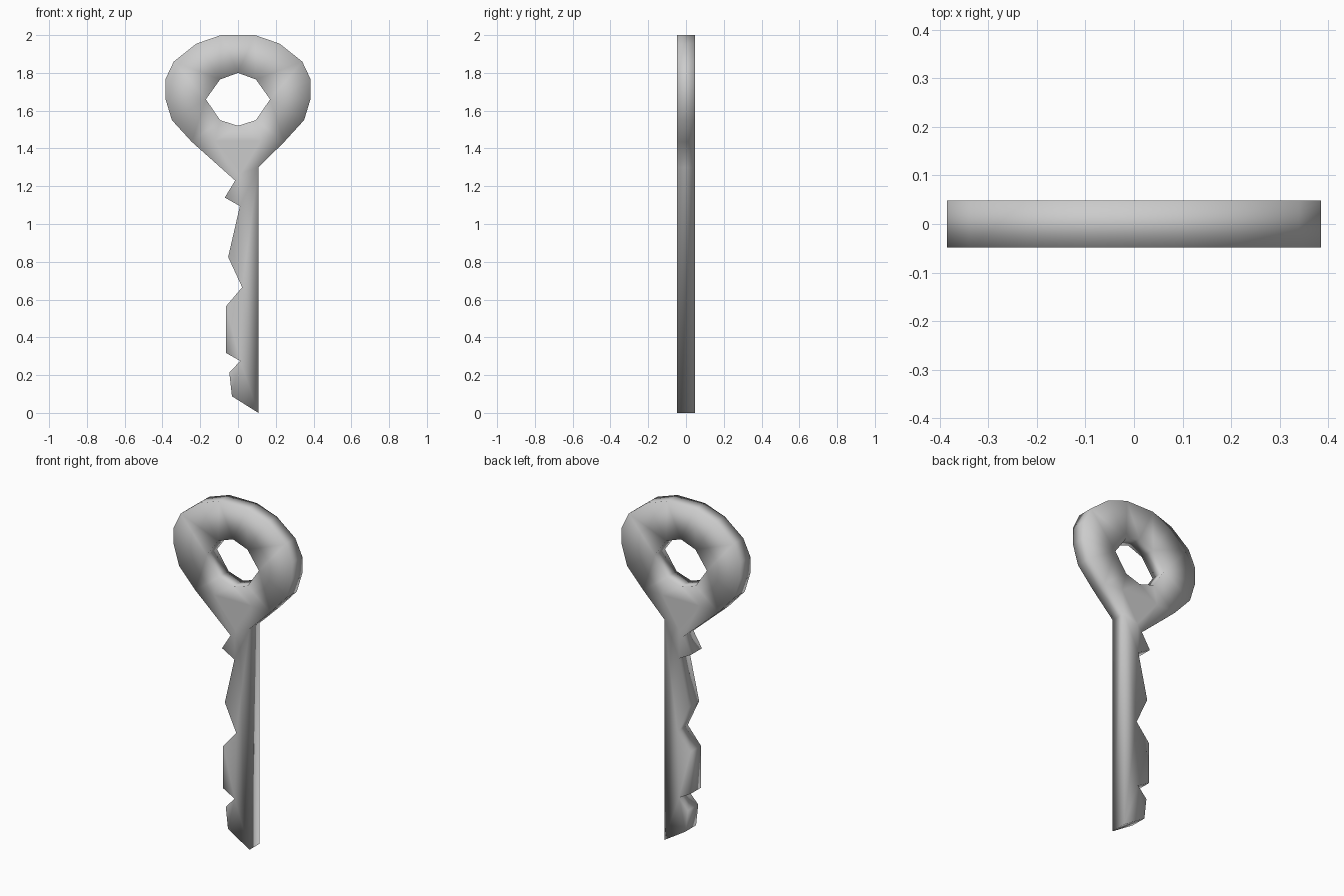
import bpy
import bmesh

if "Cube" in bpy.data.objects:
    bpy.data.objects.remove(bpy.data.objects["Cube"])

HALF = 0.048  # half the thickness of the key

# Outer half of the round bow, from the top down, mirrored for the left side
bow_right = [(0.09, 2.0), (0.22, 1.955), (0.34, 1.86), (0.385, 1.765),
             (0.385, 1.665), (0.35, 1.55), (0.245, 1.435)]
bow_left = [(-x, z) for x, z in reversed(bow_right)]

# Straight back of the blade, tip, then the cut teeth going up
blade = [(0.108, 1.30), (0.108, 0.0), (-0.032, 0.088), (-0.046, 0.213),
         (0.012, 0.275), (-0.063, 0.317), (-0.063, 0.565), (0.022, 0.665),
         (-0.052, 0.825), (0.01, 1.095), (-0.07, 1.14), (-0.015, 1.23)]

# Eight-sided hole in the bow
hole_right = [(0.095, 1.765), (0.17, 1.66), (0.095, 1.55)]
hole = [(0, 1.80)] + hole_right + [(0, 1.52)] + [(-x, z) for x, z in reversed(hole_right)]

# Flat triangular patch under the hole
patch = [(-0.12, 1.44), (0.12, 1.44), (0.015, 1.27)]


def add_loop(bm, points):
    verts = [bm.verts.new((x, -HALF, z)) for x, z in points]
    for a, b in zip(verts, verts[1:] + verts[:1]):
        bm.edges.new((a, b))
    return verts


# Fill the front face, then extrude it to the back
bm = bmesh.new()
add_loop(bm, bow_right + blade + bow_left)
add_loop(bm, hole)
patch_verts = add_loop(bm, patch)
bmesh.ops.triangle_fill(bm, use_beauty=True, edges=bm.edges[:], normal=(0, -1, 0))
if not any(set(f.verts) == set(patch_verts) for f in bm.faces):
    bm.faces.new(patch_verts)
front = bm.faces[:]
back = bmesh.ops.extrude_face_region(bm, geom=front, use_keep_orig=True)["geom"]
bmesh.ops.translate(bm, vec=(0, 2 * HALF, 0),
                    verts=[v for v in back if isinstance(v, bmesh.types.BMVert)])
bmesh.ops.recalc_face_normals(bm, faces=bm.faces[:])
for f in bm.faces:
    f.smooth = True

mesh = bpy.data.meshes.new("key")
bm.to_mesh(mesh)
bm.free()
key = bpy.data.objects.new("key", mesh)
bpy.context.collection.objects.link(key)
